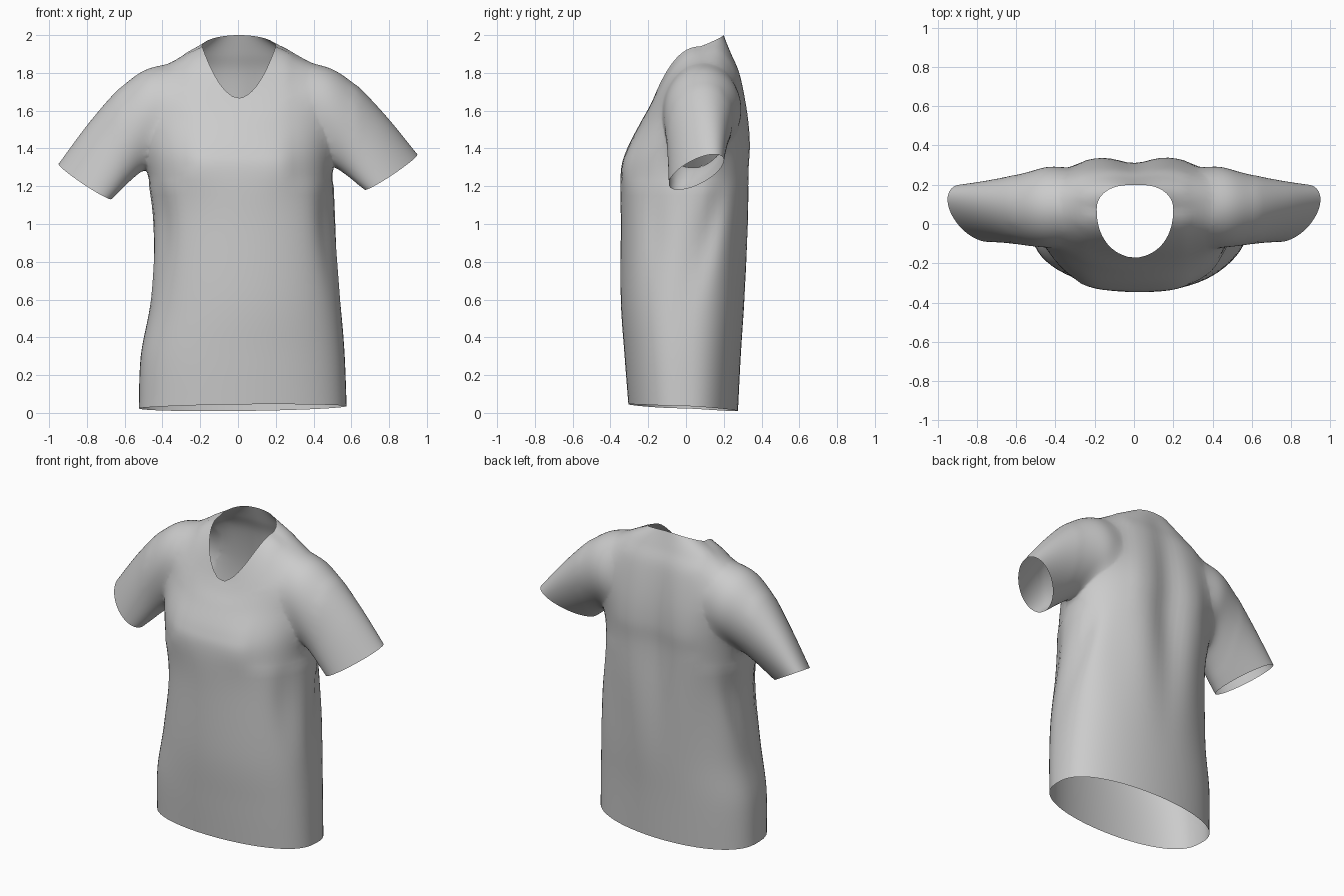
import bpy, bmesh, math
from mathutils import Vector

cube = bpy.data.objects.get("Cube")
if cube:
    bpy.data.objects.remove(cube)


def material(name, value):
    m = bpy.data.materials.new(name)
    m.use_nodes = True
    m.diffuse_color = (value, value, value, 1)
    m.node_tree.nodes["Principled BSDF"].inputs["Base Color"].default_value = (value, value, value, 1)
    return m


fabric = material("grey fabric", 0.6)
cap = material("opening cap", 0.1)
SEG = 72


def spline(rows, steps):
    """Catmull-Rom interpolation through rows of numbers."""
    out = []
    for i in range(len(rows) - 1):
        a, b, c, d = (rows[max(0, min(len(rows) - 1, i + k))] for k in (-1, 0, 1, 2))
        for s in range(steps):
            t = s / steps
            out.append([q + 0.5 * t * (r - p + t * (2 * p - 5 * q + 4 * r - e + t * (3 * (q - r) + e - p)))
                        for p, q, r, e in zip(a, b, c, d)])
    return out + [list(rows[-1])]


def loft(name, rings):
    """Closed tube through rings; the end caps carry material slot 1."""
    bm = bmesh.new()
    loops = [[bm.verts.new(p) for p in ring] for ring in rings]
    for a, b in zip(loops, loops[1:]):
        for i in range(SEG):
            j = (i + 1) % SEG
            bm.faces.new((a[i], a[j], b[j], b[i]))
    for loop in (loops[0], loops[-1]):
        mid = bm.verts.new(sum((v.co for v in loop), Vector()) / SEG)
        for i in range(SEG):
            bm.faces.new((loop[i], loop[(i + 1) % SEG], mid)).material_index = 1
    bmesh.ops.recalc_face_normals(bm, faces=bm.faces)
    me = bpy.data.meshes.new(name)
    bm.to_mesh(me)
    bm.free()
    me.materials.append(fabric)
    me.materials.append(cap)
    ob = bpy.data.objects.new(name, me)
    bpy.context.collection.objects.link(ob)
    return ob


def bump(v, centre, width):
    return math.exp(-((v - centre) / width) ** 2)


# Torso rings: right x, left x, side z, side y, front y, front z, back y, back z,
# neckline sharpness, roundness
torso = [
    (-.525, .575, .03, -.01, -.305, .045, .275, .01, 1.3, .8),
    (-.515, .565, .3, -.01, -.325, .3, .29, .3, 1.3, .78),
    (-.465, .545, .6, 0, -.345, .6, .31, .6, 1.3, .75),
    (-.45, .52, 1.0, .02, -.345, 1.0, .33, 1.0, 1.3, .72),
    (-.48, .505, 1.27, .04, -.345, 1.27, .34, 1.27, 1.3, .72),
    (-.49, .5, 1.43, .06, -.315, 1.39, .35, 1.43, 1.3, .72),
    (-.48, .49, 1.6, .085, -.25, 1.52, .335, 1.6, 1.4, .75),
    (-.45, .47, 1.765, .09, -.205, 1.6, .295, 1.79, 1.6, .8),
    (-.33, .36, 1.87, .085, -.182, 1.645, .25, 1.9, 1.8, .85),
    (-.19, .2, 1.94, .075, -.17, 1.67, .21, 2.0, 2, .9),
]


def torso_ring(row):
    xr, xl, zs, ys, yf, zf, yb, zb, sharp, rounding = row
    pts = []
    for i in range(SEG):
        t = math.tau * i / SEG
        c, s = math.cos(t), math.sin(t)
        a = abs(s)
        x = (xl + xr) / 2 + (xl - xr) / 2 * c
        ye, ze, power = (yb, zb, 1) if s > 0 else (yf, zf, sharp)
        y = ys + (ye - ys) * a ** rounding
        z = zs + (ze - zs) * a ** power
        # slanting drape from the back of the arm down to the front
        x -= .03 * c * bump(y, .02 + .28 * (z - .6), .07) * bump(z, 1.0, .3)
        if s > 0:   # spine groove and long back folds
            y -= .035 * bump(x, 0, .1) * bump(z, 1.45, .5) * a
            y += .008 * a * math.sin(16 * (abs(x) - .1 * z)) * bump(z, 1.1, .45)
        else:       # chest fullness and hollow below the arms
            y -= .015 * a * bump(abs(x), .24, .12) * bump(z, 1.32, .14)
            x -= .035 * c * bump(a, .4, .25) * bump(z, 1.0, .3)
        z += .012 * x * bump(z, 0, .15)
        pts.append((x, y, z))
    return pts


shirt = loft("shirt", [torso_ring(r) for r in spline(torso, 6)])

# Sleeve rings: centre, half axis towards the top, half axis towards the back, droop
sleeve = [
    (.25, .085, 1.63, 0, 0, .19, 0, .17, 0, 0),
    (.41, .09, 1.61, .04, 0, .235, 0, .21, 0, .1),
    (.53, .075, 1.545, .08, .02, .205, 0, .19, 0, .3),
    (.67, .065, 1.42, .115, .05, .15, 0, .155, .0, .6),
    (.81, .055, 1.275, .14, .07, .092, 0, .128, .02, 1),
]


def sleeve_ring(row, side):
    p, u, v = Vector(row[:3]), Vector(row[3:6]), Vector(row[6:9])
    pts = []
    for i in range(SEG):
        t = math.tau * i / SEG
        q = p + u * math.cos(t) + v * math.sin(t)
        pts.append((side * q.x, q.y, q.z - (.05 * row[9] if side < 0 else 0)))
    return pts


# Join both sleeves to the torso
bpy.context.view_layer.objects.active = shirt
for side, label in ((1, "left_sleeve"), (-1, "right_sleeve")):
    part = loft(label, [sleeve_ring(r, side) for r in spline(sleeve, 7)])
    mod = shirt.modifiers.new(label, 'BOOLEAN')
    mod.operation = 'UNION'
    mod.solver = 'EXACT'
    mod.object = part
    bpy.ops.object.modifier_apply(modifier=mod.name)
    bpy.data.objects.remove(part)

# Open the neck, hem and cuffs, then soften the armhole seams
bm = bmesh.new()
bm.from_mesh(shirt.data)
bmesh.ops.delete(bm, geom=[f for f in bm.faces if f.material_index == 1], context='FACES')
bmesh.ops.remove_doubles(bm, verts=bm.verts, dist=.004)
bmesh.ops.triangulate(bm, faces=[f for f in bm.faces if len(f.verts) > 4])
seam = [v for v in bm.verts if .27 < abs(v.co.x) < .62 and v.co.z > 1.2 and not v.is_boundary]
for _ in range(16):
    bmesh.ops.smooth_vert(bm, verts=seam, factor=.5, use_axis_x=True, use_axis_y=True, use_axis_z=True)
for f in bm.faces:
    f.smooth = True
bm.to_mesh(shirt.data)
bm.free()
shirt.data.materials.pop(index=1)
bpy.data.materials.remove(cap)
